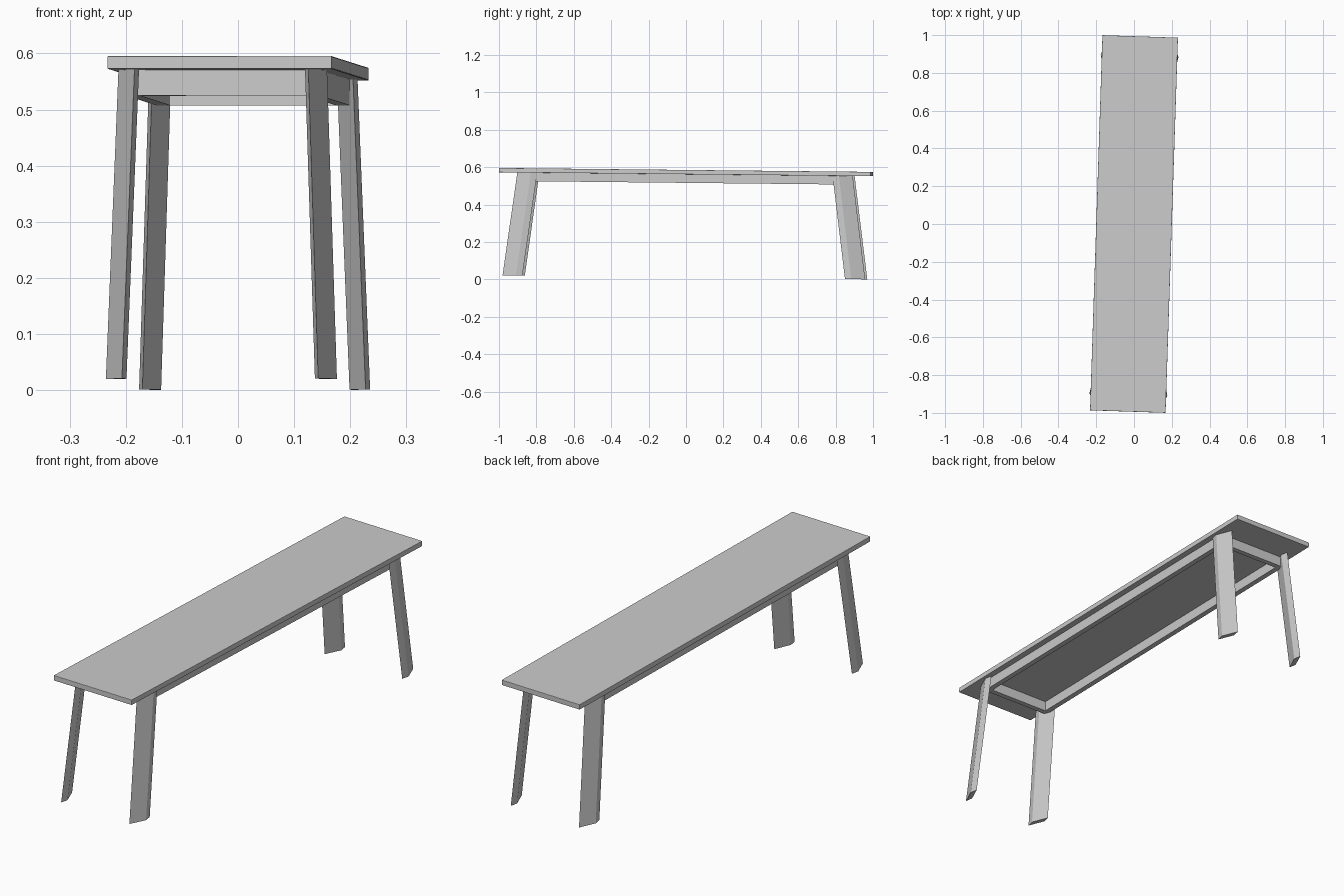
import bpy, bmesh
from mathutils import Matrix, Vector

if "Cube" in bpy.data.objects:
    bpy.data.objects.remove(bpy.data.objects["Cube"])

# The whole bench is turned and tipped very slightly
POSE = (Matrix.Translation((0, -0.006, 0))
        @ Matrix.Rotation(-0.0105, 4, 'X')
        @ Matrix.Rotation(-0.033, 4, 'Z'))

UNDER, TOP = 0.562, 0.585      # seat underside and top heights
FLOOR, RAIL_Z = 0.0105, 0.516  # leg ends and apron bottom


def prism(name, section, z0, z1, lean=(0, 0), bevel=0):
    """Extrude a flat section from z0 to z1, sliding the top by lean."""
    bm = bmesh.new()
    low = [bm.verts.new((x, y, z0)) for x, y in section]
    high = [bm.verts.new((x + lean[0], y + lean[1], z1)) for x, y in section]
    bm.faces.new(low)
    bm.faces.new(high)
    n = len(section)
    for i in range(n):
        j = (i + 1) % n
        bm.faces.new((low[i], low[j], high[j], high[i]))
    bmesh.ops.recalc_face_normals(bm, faces=bm.faces)
    if bevel:
        bmesh.ops.bevel(bm, geom=bm.edges[:], offset=bevel, segments=2,
                        profile=0.5, affect='EDGES')
    bm.transform(POSE)
    mesh = bpy.data.meshes.new(name)
    bm.to_mesh(mesh)
    bm.free()
    ob = bpy.data.objects.new(name, mesh)
    bpy.context.collection.objects.link(ob)
    return ob


# Seat board
W, L = 0.2, 0.9935
prism("seat", [(-W, -L), (W, -L), (W, L), (-W, L)], UNDER, TOP, bevel=0.0015)

# Apron: four mitred rails under the seat
ax, ay, t = 0.172, 0.845, 0.024
for side, s in (("right", 1), ("left", -1)):
    prism(side + "_apron", [(s * ax, -ay), (s * ax, ay),
                            (s * (ax - t), ay - t), (s * (ax - t), t - ay)],
          RAIL_Z, UNDER)
for side, s in (("back", 1), ("front", -1)):
    prism(side + "_apron", [(-ax, s * ay), (ax, s * ay),
                            (ax - t, s * (ay - t)), (t - ax, s * (ay - t))],
          RAIL_Z, UNDER)

# Splayed blade legs set diagonally across each corner
blade = [(0.175, 0.970), (0.206, 0.897), (0.199, 0.863), (0.168, 0.936)]
for end, sy in (("front", -1), ("back", 1)):
    for side, sx in (("left", -1), ("right", 1)):
        prism(f"{end}_{side}_leg", [(sx * x, sy * y) for x, y in blade],
              FLOOR, UNDER, lean=(-0.02 * sx, -0.073 * sy))
